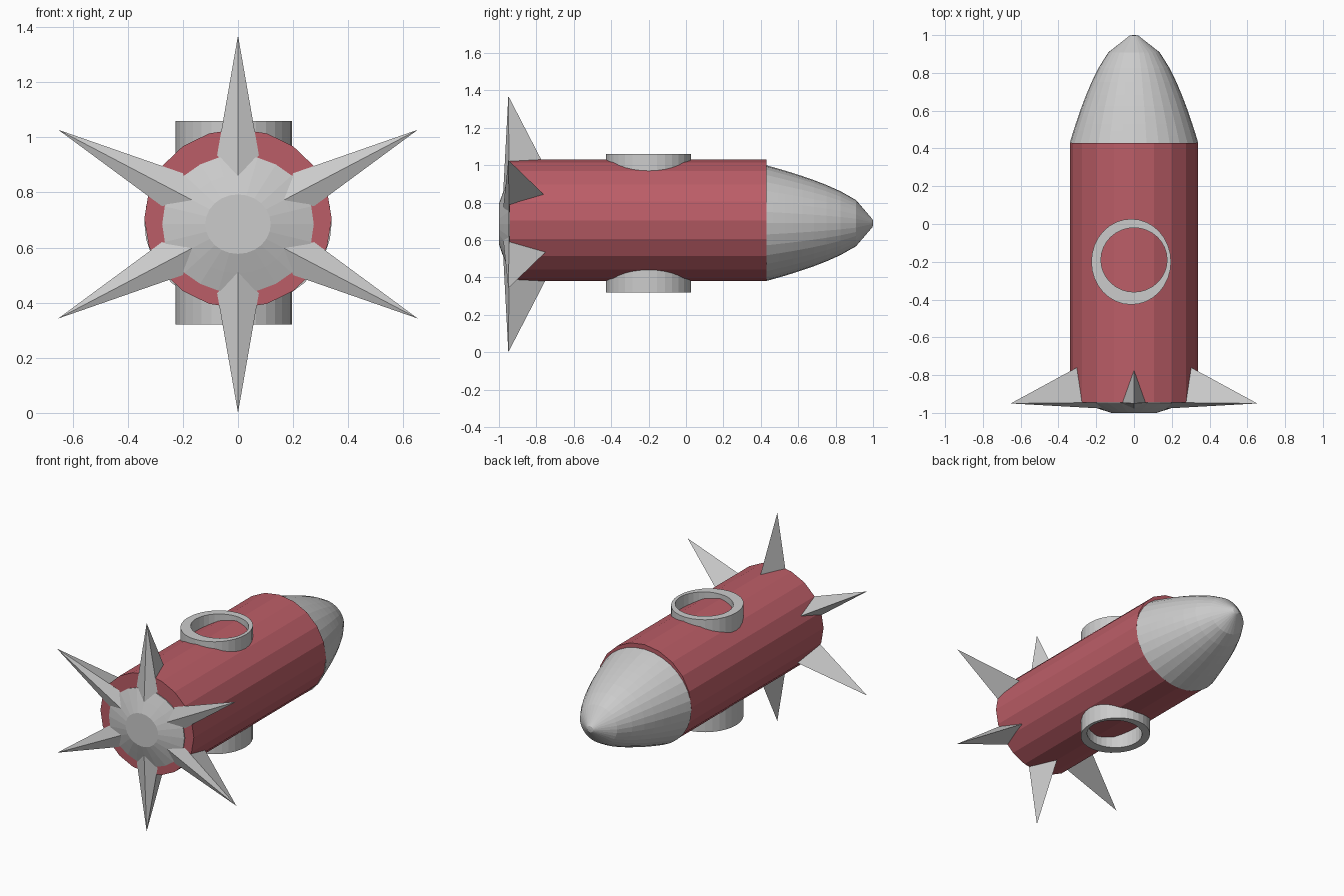
import bpy, bmesh
from math import sin, cos, pi, sqrt
from mathutils import Vector

if "Cube" in bpy.data.objects:
    bpy.data.objects.remove(bpy.data.objects["Cube"])

AXIS_Z = 0.685
WIDE = 1.1          # hull ornaments are slightly wider than tall

red = bpy.data.materials.new("hull_red")
red.diffuse_color = (0.5, 0.11, 0.135, 1)
red.use_nodes = True
red.node_tree.nodes["Principled BSDF"].inputs["Base Color"].default_value = red.diffuse_color


def finish(name, bm, mat=None):
    bmesh.ops.remove_doubles(bm, verts=bm.verts, dist=1e-5)
    bmesh.ops.recalc_face_normals(bm, faces=bm.faces)
    mesh = bpy.data.meshes.new(name)
    bm.to_mesh(mesh)
    bm.free()
    obj = bpy.data.objects.new(name, mesh)
    bpy.context.collection.objects.link(obj)
    if mat:
        mesh.materials.append(mat)
    return obj


def bridge(bm, a, b):
    n = len(a)
    for i in range(n):
        bm.faces.new((a[i], a[(i + 1) % n], b[(i + 1) % n], b[i]))


def lathe(name, profile, sides, sx, cz, mat=None):
    """Closed solid turned around the y axis from (radius, y) points."""
    bm = bmesh.new()
    rings = []
    for r, y in profile:
        rings.append([bm.verts.new((sx * r * sin(2 * pi * i / sides), y,
                                    cz + r * cos(2 * pi * i / sides)))
                      for i in range(sides)])
    for a, b in zip(rings, rings[1:]):
        bridge(bm, a, b)
    bm.faces.new(rings[0])
    bm.faces.new(rings[-1])
    return finish(name, bm, mat)


# Hull: 20-sided barrel
lathe("hull", [(0.325, -0.945), (0.325, 0.43)], 20, 0.34 / 0.325, 0.705, red)

# Nose: rounded parabolic cone
nose = [(0.309 * sqrt(1 - (i / 12) ** 2), 0.43 + 0.57 * (i / 12) ** 2)
        for i in range(12)]
nose.append((0.02, 0.998))
nose.append((0.005, 1.0))
lathe("nose_cone", nose, 32, WIDE, 0.69)

# Tail: shallow dish with a flat centre
lathe("tail_dish", [(0.25, -0.93), (0.25, -0.95), (0.18, -0.975), (0.108, -1.0)],
      24, WIDE, AXIS_Z)

# Tail spikes: six four-sided pyramids in a star
for k in range(6):
    a = k * pi / 3
    out, side = Vector((sin(a), 0, cos(a))), Vector((cos(a), 0, -sin(a)))
    bm = bmesh.new()

    def point(r, s, y):
        p = out * r + side * s
        return bm.verts.new((p.x * WIDE, y, p.z + AXIS_Z))

    tip = point(0.685, 0, -0.95)
    base = [point(0.25, -0.069, -0.945), point(0.175, 0, -0.977),
            point(0.25, 0.069, -0.945), point(0.25, 0, -0.725)]
    for i in range(4):
        bm.faces.new((tip, base[i], base[(i + 1) % 4]))
    bm.faces.new(base)
    finish(f"tail_spike_{k + 1}", bm)

# Hatch collar: vertical tube through the hull, open at both ends
bm = bmesh.new()
N = 32
loops = []
for cx, cy, rx, ry, z in ((-0.015, -0.2, 0.211, 0.227, 0.32),
                          (-0.015, -0.2, 0.211, 0.227, 1.06),
                          (0, -0.19, 0.175, 0.17, 1.06),
                          (0, -0.19, 0.175, 0.17, 0.32)):
    loops.append([bm.verts.new((cx + rx * cos(2 * pi * i / N),
                                cy + ry * sin(2 * pi * i / N), z)) for i in range(N)])
for i in range(4):
    bridge(bm, loops[i], loops[(i + 1) % 4])
finish("hatch_collar", bm)
